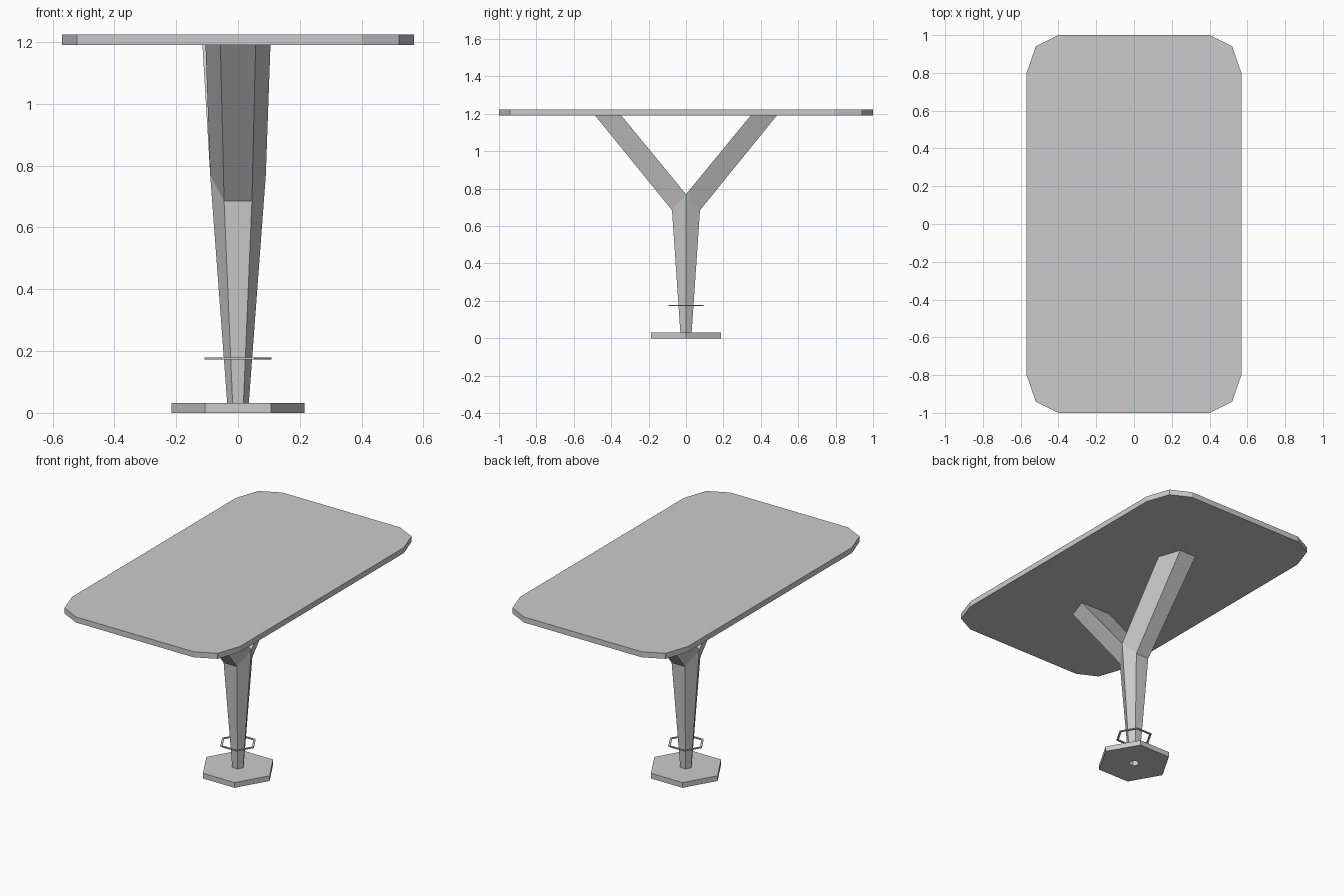
import bpy, bmesh, math

if "Cube" in bpy.data.objects:
    bpy.data.objects.remove(bpy.data.objects["Cube"])


def new_object(name, bm):
    bmesh.ops.recalc_face_normals(bm, faces=bm.faces[:])
    mesh = bpy.data.meshes.new(name)
    bm.to_mesh(mesh)
    bm.free()
    obj = bpy.data.objects.new(name, mesh)
    bpy.context.collection.objects.link(obj)
    return obj


def hexagon(r):
    return [(r * math.cos(math.radians(60 * i)), r * math.sin(math.radians(60 * i)))
            for i in range(6)]


def loop(bm, points, z):
    return [bm.verts.new((x, y, z)) for x, y in points]


def bridge(bm, a, b):
    n = len(a)
    for i in range(n):
        j = (i + 1) % n
        bm.faces.new((a[i], a[j], b[j], b[i]))


def hex_ring(name, outer, inner, z0, z1):
    bm = bmesh.new()
    rings = [loop(bm, hexagon(r), z) for r, z in
             ((outer, z0), (outer, z1), (inner, z1), (inner, z0))]
    for i in range(4):
        bridge(bm, rings[i], rings[(i + 1) % 4])
    return new_object(name, bm)


# Hexagonal foot with a hole under the stem, and the thin collar ring
hex_ring("base_plate", 0.215, 0.03, 0.0, 0.032)
hex_ring("collar_ring", 0.108, 0.095, 0.173, 0.179)

# Y-shaped support: six-sided stem splitting into two half-hexagon arms
bm = bmesh.new()
bottom = loop(bm, hexagon(0.035), 0.032)
fork = []
for i, (x, y) in enumerate(hexagon(0.09)):
    on_side = i % 3 == 0
    fork.append(bm.verts.new((x, 0 if on_side else math.copysign(0.075, y),
                              0.77 if on_side else 0.685)))
bridge(bm, bottom, fork)
for side, ids, left in ((1, (0, 1, 2, 3), -0.115), (-1, (0, 5, 4, 3), -0.105)):
    start = [fork[i] for i in ids]
    end = [bm.verts.new((x, side * y, 1.19)) for x, y in
           ((0.105, 0.345), (0.057, 0.485), (-0.057, 0.485), (left, 0.345))]
    bridge(bm, start, end)
new_object("forked_stem", bm)

# Tabletop with clipped corners
quarter = [(0.57, 0.795), (0.52, 0.94), (0.40, 1.0)]
half = quarter + [(-x, y) for x, y in reversed(quarter)]
outline = half + [(-x, -y) for x, y in half]
bm = bmesh.new()
low = loop(bm, outline, 1.19)
high = loop(bm, outline, 1.224)
bridge(bm, low, high)
bm.faces.new(low)
bm.faces.new(high)
new_object("tabletop", bm)
